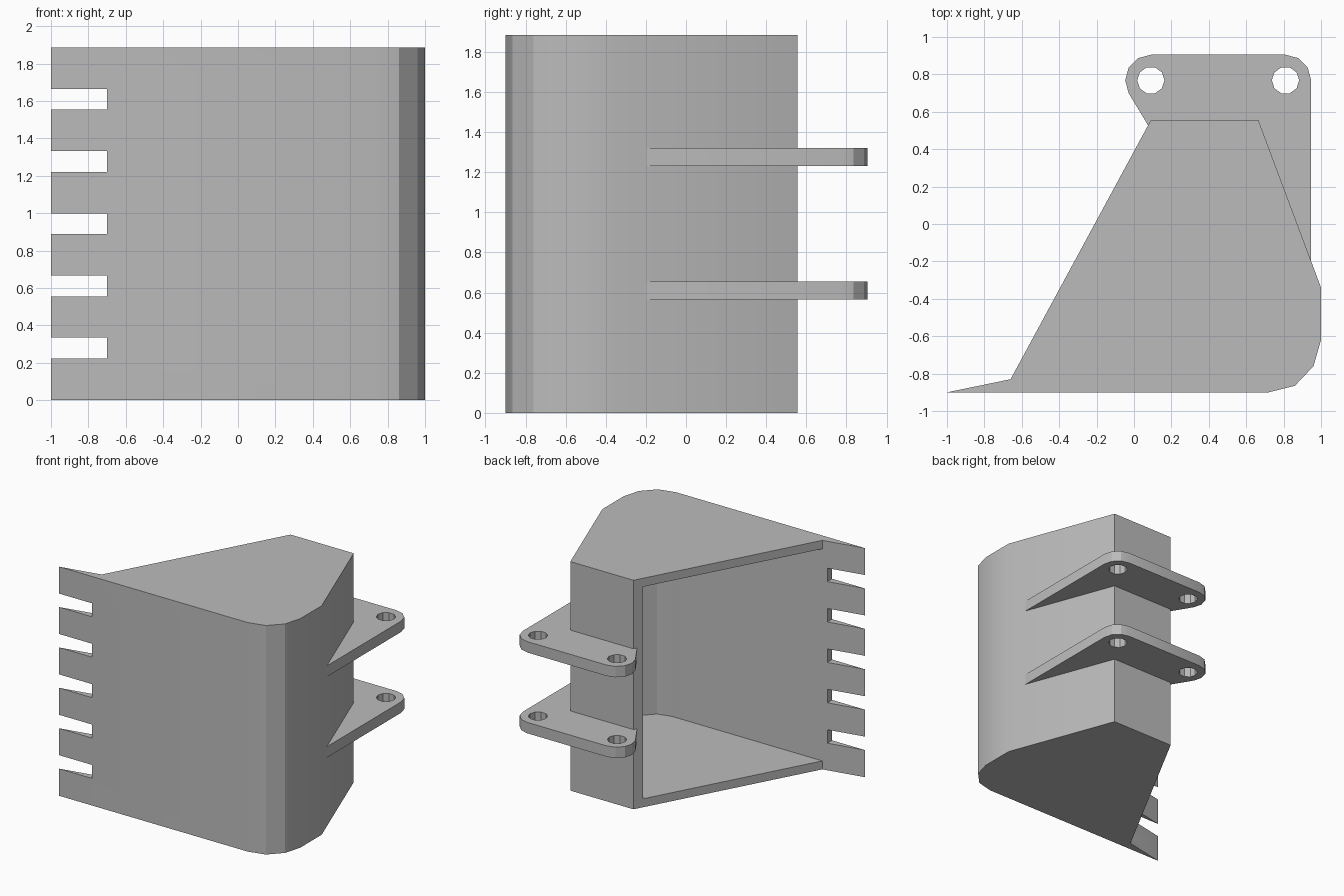
import bpy, bmesh, math

cube = bpy.data.objects.get("Cube")
if cube:
    bpy.data.objects.remove(cube, do_unlink=True)

grey = bpy.data.materials.new("steel grey")
grey.use_nodes = True
colour = (0.5, 0.5, 0.5, 1)
grey.diffuse_color = colour
grey.node_tree.nodes["Principled BSDF"].inputs["Base Color"].default_value = colour


def prism(name, outline, low, high):
    """Extrude a plan outline between two heights."""
    bm = bmesh.new()
    face = bm.faces.new([bm.verts.new((x, y, low)) for x, y in outline])
    top = bmesh.ops.extrude_face_region(bm, geom=[face])["geom"]
    verts = [v for v in top if isinstance(v, bmesh.types.BMVert)]
    bmesh.ops.translate(bm, verts=verts, vec=(0, 0, high - low))
    bmesh.ops.recalc_face_normals(bm, faces=bm.faces)
    mesh = bpy.data.meshes.new(name)
    bm.to_mesh(mesh)
    bm.free()
    mesh.materials.append(grey)
    ob = bpy.data.objects.new(name, mesh)
    bpy.context.collection.objects.link(ob)
    return ob


def arc(cx, cy, r, start, end, steps):
    angles = [math.radians(start + (end - start) * i / steps) for i in range(steps + 1)]
    return [(cx + r * math.cos(a), cy + r * math.sin(a)) for a in angles]


def carve(ob, cutters):
    """Subtract the cutters, bake the result and remove them."""
    for c in cutters:
        c.hide_render = True
        mod = ob.modifiers.new("cut", "BOOLEAN")
        mod.operation = "DIFFERENCE"
        mod.solver = "EXACT"
        mod.object = c
    graph = bpy.context.evaluated_depsgraph_get()
    baked = bpy.data.meshes.new_from_object(ob.evaluated_get(graph))
    ob.modifiers.clear()
    ob.data = baked
    for c in cutters:
        bpy.data.objects.remove(c, do_unlink=True)


def smooth(ob, degrees):
    bpy.ops.object.select_all(action="DESELECT")
    ob.select_set(True)
    bpy.context.view_layer.objects.active = ob
    bpy.ops.object.shade_smooth_by_angle(angle=math.radians(degrees))


HEIGHT, WALL = 1.885, 0.07

# Bucket shell with a wedge-shaped cutting lip
shell = prism("bucket_shell", [
    (-1, -0.9), (0.72, -0.9), (0.86, -0.865), (0.96, -0.76), (1, -0.62),
    (1, -0.34), (0.665, 0.555), (0.09, 0.555), (-0.66, -0.83)], 0, HEIGHT)

# Hollow open on the slanted side
hollow = prism("hollow_cutter", [
    (-0.66, -0.83), (0.71, -0.83), (0.825, -0.8), (0.9, -0.72), (0.93, -0.61),
    (0.93, -0.352), (0.616, 0.485), (-0.66, 0.485)], WALL, HEIGHT - WALL)

# Gaps between the teeth
gaps = []
for i in range(5):
    z = 0.223 + i * 0.3325
    gaps.append(prism("gap_cutter", [(-1.1, -1), (-0.7, -1), (-0.7, -0.7), (-1.1, -0.7)],
                      z, z + 0.111))
carve(shell, [hollow] + gaps)
smooth(shell, 25)

# Two mounting brackets with pin holes
LEFT, RIGHT, PIN_Y = 0.09, 0.81, 0.768
outline = ([(0.93, -0.2), (0.947, -0.2)]
           + arc(RIGHT, PIN_Y, 0.137, 0, 90, 3)
           + arc(LEFT, PIN_Y, 0.137, 90, 210, 4)
           + [(0.075, 0.528), (0.1, 0.52), (0.63, 0.52)])
for name, z in (("lower_bracket", 0.566), ("upper_bracket", 1.231)):
    bracket = prism(name, outline, z, z + 0.09)
    carve(bracket, [prism("pin_cutter", arc(x, PIN_Y, 0.073, 0, 324, 9), z - 0.1, z + 0.2)
                    for x in (LEFT, RIGHT)])
    smooth(bracket, 25)
